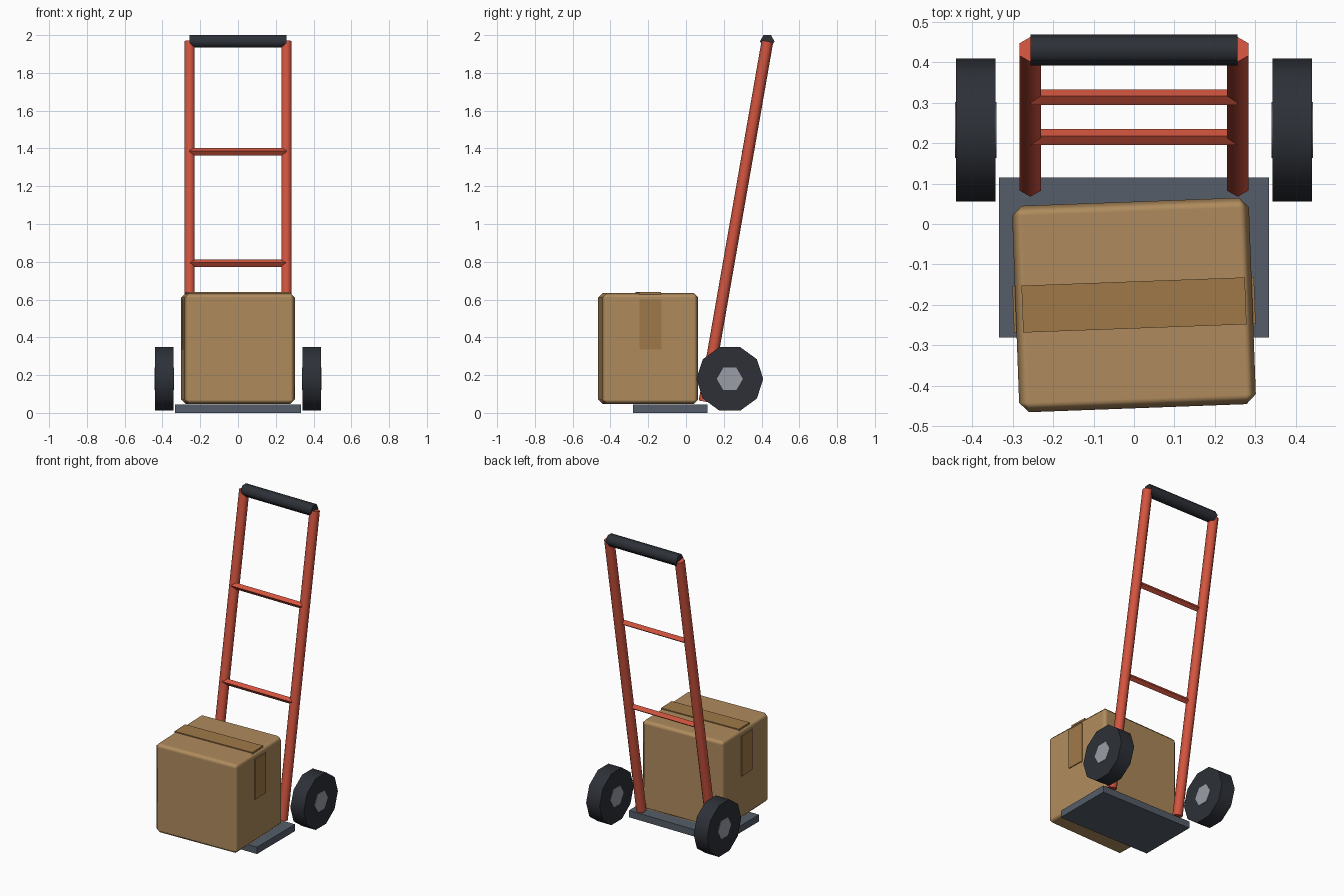
import bpy, bmesh, math
from mathutils import Vector, Matrix

if "Cube" in bpy.data.objects:
    bpy.data.objects.remove(bpy.data.objects["Cube"])


def material(name, r, g, b):
    m = bpy.data.materials.new(name)
    m.diffuse_color = (r, g, b, 1)
    m.use_nodes = True
    m.node_tree.nodes["Principled BSDF"].inputs["Base Color"].default_value = m.diffuse_color
    return m


RED = material("red_paint", 0.65, 0.09, 0.05)
RUBBER = material("rubber", 0.026, 0.03, 0.038)
STEEL = material("steel", 0.09, 0.11, 0.14)
HUB = material("hub_metal", 0.33, 0.34, 0.39)
CARD = material("cardboard", 0.43, 0.26, 0.11)
TAPE = material("tape", 0.35, 0.19, 0.065)


def finish(name, bm, mat):
    bmesh.ops.recalc_face_normals(bm, faces=bm.faces)
    me = bpy.data.meshes.new(name)
    bm.to_mesh(me)
    bm.free()
    ob = bpy.data.objects.new(name, me)
    bpy.context.collection.objects.link(ob)
    me.materials.append(mat)
    return ob


def smooth(ob, degrees):
    bpy.ops.object.select_all(action='DESELECT')
    bpy.context.view_layer.objects.active = ob
    ob.select_set(True)
    bpy.ops.object.shade_smooth_by_angle(angle=math.radians(degrees))


def prism(name, a, b, r, sides, mat, corner=(0, 1, 0), angle=62):
    """Straight bar from a to b; one corner of its section points to 'corner'."""
    a, b = Vector(a), Vector(b)
    axis = (b - a).normalized()
    u = Vector(corner)
    u = (u - axis * u.dot(axis)).normalized()
    v = axis.cross(u)
    bm = bmesh.new()
    rings = []
    for c in (a, b):
        rings.append([bm.verts.new(c + r * (u * math.cos(t) + v * math.sin(t)))
                      for t in (math.tau * i / sides for i in range(sides))])
    for i in range(sides):
        j = (i + 1) % sides
        bm.faces.new((rings[0][i], rings[0][j], rings[1][j], rings[1][i]))
    bm.faces.new(rings[0])
    bm.faces.new(rings[1])
    ob = finish(name, bm, mat)
    smooth(ob, angle)
    return ob


def block(name, centre, size, mat, frame=Matrix()):
    bm = bmesh.new()
    bmesh.ops.create_cube(bm, size=1, matrix=Matrix.Translation(centre) @ Matrix.Diagonal((*size, 1)))
    ob = finish(name, bm, mat)
    ob.matrix_world = frame
    return ob


# Frame: leaning rails, wheels and hubs on both sides
foot, head = Vector((0, 0.098, 0.06)), Vector((0, 0.431, 1.967))
lean = head - foot
for s, side in ((-1, "left"), (1, "right")):
    off = Vector((s * 0.256, 0, 0))
    prism(f"{side}_rail", foot + off, head + off, 0.031, 6, RED)
    for part, r, w, n, mat in (("wheel", 0.177, 0.049, 10, RUBBER), ("hub", 0.069, 0.0515, 6, HUB)):
        prism(f"{side}_{part}", (s * 0.391 - w, 0.232, 0.18), (s * 0.391 + w, 0.232, 0.18), r, n, mat)

# Cross rungs and grip
for name, y, z in (("lower_rung", 0.2145, 0.792), ("upper_rung", 0.313, 1.383)):
    prism(name, (-0.256, y, z), (0.256, y, z), 0.02, 4, RED, corner=lean)
prism("handle_grip", (-0.256, 0.43, 1.967), (0.256, 0.43, 1.967), 0.0385, 6, RUBBER)

# Toe plate
block("toe_plate", (0, -0.083, 0.0225), (0.668, 0.395, 0.045), STEEL)

# Slightly turned carton with bevelled edges
turn = Matrix.Translation((0, -0.2, 0)) @ Matrix.Rotation(0.037, 4, 'Z')
carton = block("carton", (0, 0, 0.34), (0.585, 0.51, 0.588), CARD, turn)
smooth(carton, 60)
bevel = carton.modifiers.new("edge_bevel", 'BEVEL')
bevel.width = 0.024
bevel.segments = 1
bevel.harden_normals = True

# Tape strips over the top and down both ends
block("top_tape", (0, 0, 0.634), (0.552, 0.116, 0.012), TAPE, turn)
for s, side in ((-1, "left"), (1, "right")):
    block(f"{side}_tape", (s * 0.2925, 0, 0.468), (0.012, 0.116, 0.264), TAPE, turn)
